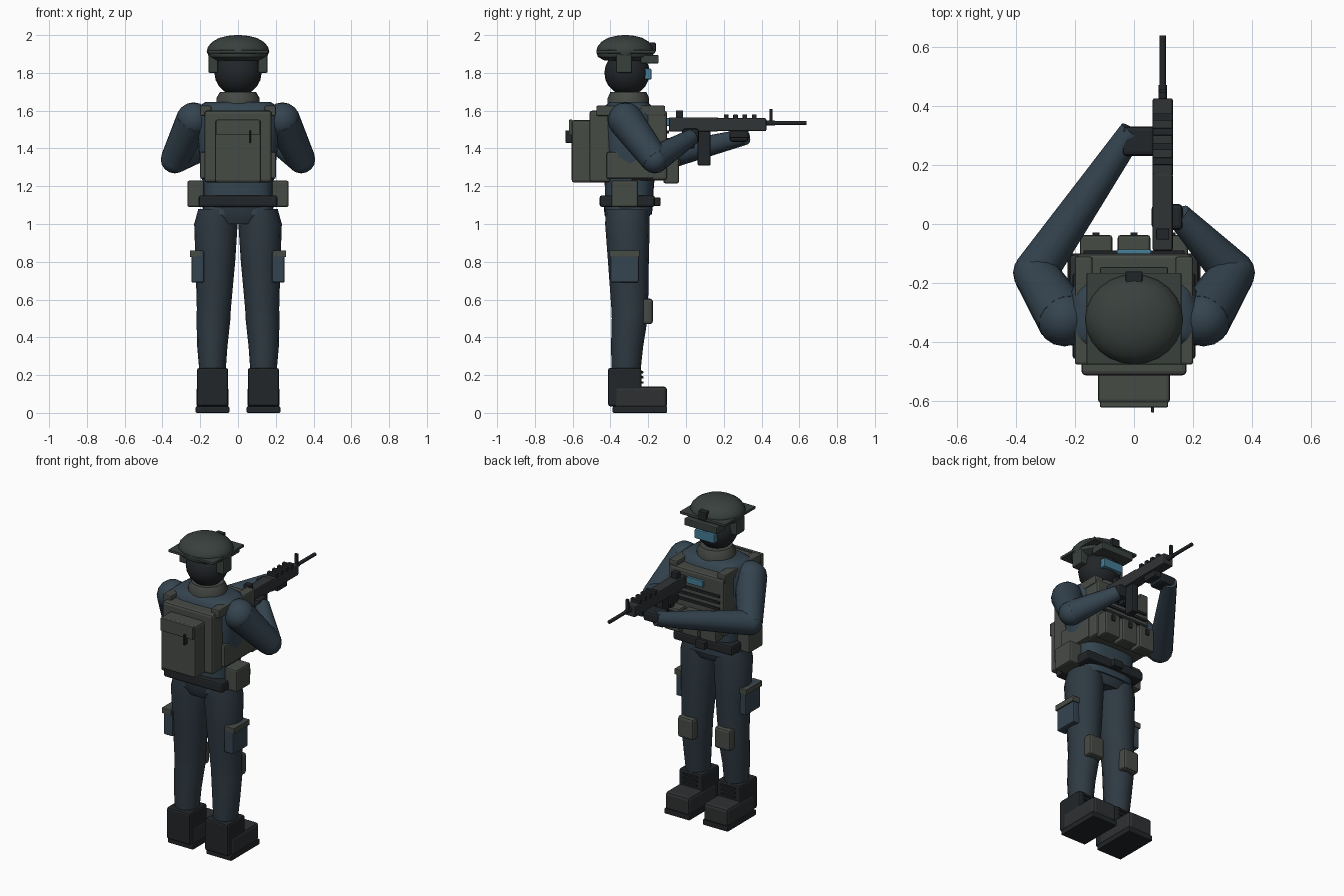
import bpy, math
from mathutils import Vector

if "Cube" in bpy.data.objects:
    bpy.data.objects.remove(bpy.data.objects["Cube"])


def mat(name, r, g, b):
    m = bpy.data.materials.new(name)
    m.diffuse_color = (r, g, b, 1)
    m.use_nodes = True
    m.node_tree.nodes["Principled BSDF"].inputs["Base Color"].default_value = m.diffuse_color
    return m


CLOTH = mat("cloth", 0.035, 0.058, 0.08)
TROUSER = mat("trouser", 0.028, 0.042, 0.055)
GEAR = mat("gear", 0.062, 0.07, 0.06)
HELM = mat("helmet_green", 0.04, 0.052, 0.046)
DARK = mat("dark", 0.016, 0.019, 0.022)
BOOT = mat("boot_leather", 0.028, 0.03, 0.031)
METAL = mat("gun_metal", 0.03, 0.033, 0.036)
LENS = mat("blue_lens", 0.06, 0.2, 0.3)


def finish(o, name, m, smooth=True):
    o.name = name
    o.data.materials.append(m)
    if smooth:
        bpy.ops.object.select_all(action='DESELECT')
        o.select_set(True)
        bpy.context.view_layer.objects.active = o
        bpy.ops.object.shade_smooth_by_angle(angle=math.radians(40))
    return o


def box(name, x, y, z, m, bevel=0.008):
    """Box from (min, max) ranges, with softened edges."""
    bpy.ops.mesh.primitive_cube_add(size=1, location=[(a + b) / 2 for a, b in (x, y, z)])
    o = bpy.context.object
    o.scale = [abs(b - a) for a, b in (x, y, z)]
    bpy.ops.object.transform_apply(location=False, rotation=False)
    if bevel:
        mod = o.modifiers.new("soft_edges", 'BEVEL')
        mod.width, mod.segments = bevel, 2
    return finish(o, name, m, False)


def pair(name, x, y, z, m, bevel=0.008):
    for s, side in ((-1, "left"), (1, "right")):
        box(f"{side}_{name}", (s * x[0], s * x[1]), y, z, m, bevel)


def limb(name, a, b, ra, rb, m, n=16):
    """Tapered cylinder between two points."""
    a, b = Vector(a), Vector(b)
    bpy.ops.mesh.primitive_cone_add(vertices=n, radius1=ra, radius2=rb, depth=(b - a).length, location=(a + b) / 2)
    o = bpy.context.object
    o.rotation_mode = 'QUATERNION'
    o.rotation_quaternion = (b - a).to_track_quat('Z', 'Y')
    return finish(o, name, m)


def ball(name, c, r, m, seg=20):
    bpy.ops.mesh.primitive_uv_sphere_add(segments=seg, ring_count=seg // 2, location=c)
    o = bpy.context.object
    o.scale = r
    return finish(o, name, m)


def loft(name, rings, m, power=2.0, n=24):
    """Stack of superellipse rings (cx, cy, z, rx, ry)."""
    verts, faces = [], []
    for cx, cy, z, rx, ry in rings:
        for i in range(n):
            t = 2 * math.pi * i / n
            c, s = math.cos(t), math.sin(t)
            verts.append((cx + rx * math.copysign(abs(c) ** (2 / power), c),
                          cy + ry * math.copysign(abs(s) ** (2 / power), s), z))
    for k in range(len(rings) - 1):
        for i in range(n):
            j = (i + 1) % n
            faces.append((k * n + i, k * n + j, k * n + n + j, k * n + n + i))
    faces += [tuple(reversed(range(n))), tuple(range(len(verts) - n, len(verts)))]
    me = bpy.data.meshes.new(name)
    me.from_pydata(verts, [], faces)
    o = bpy.data.objects.new(name, me)
    bpy.context.collection.objects.link(o)
    return finish(o, name, m)


# Torso, hips and collar
loft("torso", [(0, -.305, 1.05, .185, .125), (0, -.3, 1.2, .185, .13), (0, -.295, 1.4, .21, .145),
               (0, -.3, 1.57, .22, .145), (0, -.305, 1.625, .205, .125), (0, -.305, 1.645, .175, .1)], CLOTH, 3.2)
loft("hips", [(0, -.31, 1.0, .12, .1), (0, -.31, 1.05, .18, .122), (0, -.31, 1.1, .19, .125)], TROUSER, 2.6)
loft("collar", [(0, -.305, 1.63, .115, .11), (0, -.305, 1.665, .115, .11), (0, -.305, 1.7, .095, .095)], GEAR)

# Head and helmet
ball("head", (0, -.312, 1.80), (.125, .12, .12), DARK)
loft("helmet", [(0, -.322, 1.865, .12, .11), (0, -.322, 1.885, .155, .145), (0, -.322, 1.915, .166, .153),
                (0, -.322, 1.94, .158, .146), (0, -.322, 1.965, .135, .125), (0, -.322, 1.985, .1, .092),
                (0, -.322, 1.996, .055, .05), (0, -.322, 2.0, .012, .012)], HELM)
box("helmet_brim", (-.16, .16), (-.475, -.165), (1.903, 1.92), HELM, .004)
pair("ear_cover", (.105, .157), (-.37, -.285), (1.8, 1.9), HELM)
box("goggles", (-.115, .115), (-.24, -.145), (1.85, 1.895), HELM, .006)
box("helmet_mount", (-.028, .028), (-.21, -.16), (1.91, 1.96), DARK, .005)
box("face_lens", (-.07, .07), (-.23, -.183), (1.765, 1.822), LENS, .006)

# Vest, pouches and backpack
box("chest_plate", (-.195, .195), (-.3, -.1), (1.23, 1.6), GEAR, .015)
box("back_panel", (-.178, .178), (-.512, -.4), (1.22, 1.6), GEAR, .015)
box("backpack", (-.122, .122), (-.605, -.45), (1.22, 1.55), GEAR, .012)
box("backpack_flap", (-.115, .115), (-.62, -.6), (1.47, 1.552), GEAR, .004)
box("backpack_pull", (.058, .068), (-.637, -.6), (1.43, 1.495), DARK, .002)
pair("shoulder_strap", (.14, .2), (-.475, -.11), (1.572, 1.627), GEAR)
pair("cummerbund", (.12, .2), (-.42, -.17), (1.24, 1.38), GEAR)
for i, x in enumerate((-.128, 0, .128)):
    box(f"magazine_pouch_{i}", (x - .055, x + .055), (-.12, -.037), (1.215, 1.365), GEAR, .01)
    box(f"pouch_tab_{i}", (x - .012, x + .012), (-.06, -.028), (1.31, 1.345), DARK, .002)
for i, z in enumerate((1.40, 1.44, 1.48)):
    box(f"webbing_{i}", (-.17, .17), (-.11, -.09), (z, z + .016), DARK, .002)
box("chest_patch", (-.058, .058), (-.11, -.086), (1.52, 1.56), LENS, .003)

# Belt
box("belt", (-.208, .208), (-.457, -.165), (1.09, 1.152), DARK, .012)
box("belt_buckle", (-.035, .035), (-.18, -.135), (1.095, 1.14), DARK, .006)
pair("hip_pouch", (.18, .268), (-.395, -.255), (1.09, 1.23), GEAR, .01)

# Legs, thigh pouches, knee pads and boots
for s, side in ((-1, "left"), (1, "right")):
    loft(f"{side}_leg", [(s * .135, -.318, .2, .068, .075), (s * .136, -.312, .35, .08, .085),
                         (s * .13, -.298, .5, .09, .095), (s * .128, -.298, .55, .09, .097),
                         (s * .12, -.305, .8, .105, .108), (s * .117, -.31, 1.0, .115, .118),
                         (s * .11, -.31, 1.08, .1, .115)], TROUSER, 2, 16)
    for i, z in enumerate((.155, .182, .209)):
        box(f"{side}_lace_{i}", (s * .135 - .05, s * .135 + .05), (-.25, -.226), (z, z + .012), DARK, .002)
pair("thigh_pouch", (.18, .247), (-.4, -.25), (.69, .86), CLOTH)
pair("thigh_pouch_flap", (.19, .255), (-.405, -.245), (.825, .86), GEAR, .003)
pair("knee_pad", (.075, .185), (-.24, -.175), (.47, .605), GEAR, .015)
pair("boot_shaft", (.052, .217), (-.413, -.236), (.035, .238), DARK, .012)
pair("boot_foot", (.05, .22), (-.38, -.1), (.025, .14), BOOT, .018)
pair("boot_sole", (.046, .224), (-.388, -.1), (0, .034), DARK, .005)

# Arms reaching to the rifle
for s, side, hand in ((-1, "left", (-.005, .315, 1.462)), (1, "right", (.15, .03, 1.46))):
    shoulder, elbow = (s * .235, -.32, 1.55), (s * .335, -.165, 1.342)
    ball(f"{side}_shoulder", shoulder, (.094,) * 3, CLOTH, 16)
    limb(f"{side}_upper_arm", shoulder, elbow, .094, .075, CLOTH)
    ball(f"{side}_elbow", elbow, (.074,) * 3, CLOTH, 16)
    limb(f"{side}_forearm", elbow, hand, .074, .043, CLOTH)
box("left_hand", (-.04, .075), (.23, .33), (1.435, 1.5), DARK, .015)
box("right_hand", (.06, .165), (-.02, .068), (1.425, 1.505), DARK, .015)

# Rifle
X = .097
box("rifle_body", (X - .034, X + .034), (-.09, .17), (1.49, 1.565), METAL, .006)
box("rifle_handguard", (X - .034, X + .034), (.16, .425), (1.492, 1.56), METAL, .006)
box("rifle_grip", (X - .02, X + .02), (.0, .045), (1.4, 1.5), DARK, .006)
box("rifle_magazine", (X - .022, X + .022), (.062, .13), (1.31, 1.5), DARK, .006)
box("rifle_foregrip", (X - .022, X + .022), (.23, .33), (1.455, 1.5), DARK, .006)
box("rear_sight", (X - .022, X + .022), (-.053, -.015), (1.555, 1.602), DARK, .004)
box("front_sight", (X - .01, X + .01), (.443, .457), (1.535, 1.61), DARK, .002)
for i in range(4):
    y = .2 + i * .05
    box(f"rail_tooth_{i}", (X - .034, X + .034), (y, y + .024), (1.555, 1.58), DARK, .002)
limb("rifle_barrel", (X, .4, 1.535), (X, .637, 1.535), .011, .011, DARK, 12)
limb("barrel_collar", (X, .42, 1.535), (X, .47, 1.535), .014, .014, DARK, 12)
